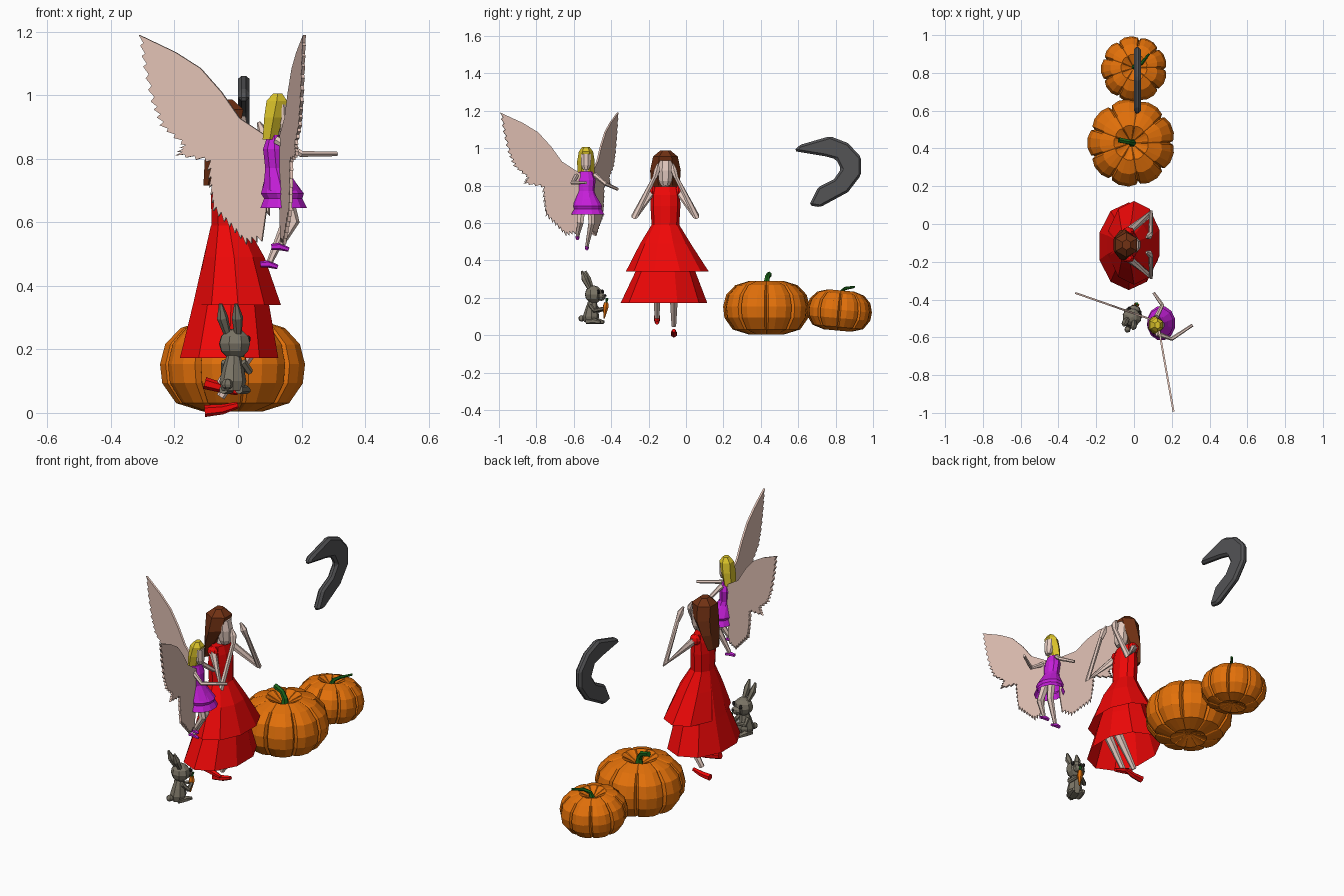
import bpy, bmesh, math
from mathutils import Vector, Matrix

if "Cube" in bpy.data.objects:
    bpy.data.objects.remove(bpy.data.objects["Cube"])


def mat(name, r, g, b):
    m = bpy.data.materials.new(name)
    m.diffuse_color = [(c / 255) ** 2.2 for c in (r, g, b)] + [1]
    m.use_nodes = True
    m.node_tree.nodes["Principled BSDF"].inputs["Base Color"].default_value = m.diffuse_color
    return m


RED = mat("red", 240, 16, 16)
SKIN = mat("skin", 226, 200, 189)
WING = mat("wing_pink", 226, 193, 180)
BROWN = mat("brown", 112, 52, 26)
ORANGE = mat("orange", 226, 112, 18)
GREEN = mat("green", 32, 100, 32)
PURPLE = mat("purple", 196, 36, 216)
YELLOW = mat("yellow", 218, 194, 46)
GREY = mat("moon_grey", 84, 84, 86)
FUR = mat("fur", 122, 116, 102)
DARK = mat("dark", 45, 43, 42)


def finish(name, bm, m, xf=None):
    bmesh.ops.recalc_face_normals(bm, faces=bm.faces)
    if xf:
        bm.transform(xf)
    me = bpy.data.meshes.new(name)
    bm.to_mesh(me)
    bm.free()
    me.materials.append(m)
    ob = bpy.data.objects.new(name, me)
    bpy.context.collection.objects.link(ob)
    return ob


def loft(name, rings, m, caps=(True, True), xf=None):
    bm = bmesh.new()
    vs = [[bm.verts.new(p) for p in r] for r in rings]
    n = len(vs[0])
    for a, b in zip(vs, vs[1:]):
        for i in range(n):
            j = (i + 1) % n
            bm.faces.new((a[i], a[j], b[j], b[i]))
    for cap, r in zip(caps, (vs[0], vs[-1])):
        if cap:
            bm.faces.new(r)
    return finish(name, bm, m, xf)


def stack(name, rows, m, n=8, caps=(True, True), xf=None):
    """Loft of horizontal ellipses; each row is (x, y, z, rx, ry)."""
    ang = [2 * math.pi * (i + .5) / n for i in range(n)]
    return loft(name, [[Vector((x + rx * math.cos(a), y + ry * math.sin(a), z)) for a in ang]
                       for x, y, z, rx, ry in rows], m, caps, xf)


def tube(name, pts, radii, m, n=6, xf=None):
    pts = [Vector(p) for p in pts]
    last = len(pts) - 1
    tans = [(pts[min(i + 1, last)] - pts[max(i - 1, 0)]).normalized() for i in range(last + 1)]
    ref = min((Vector(a) for a in ((1, 0, 0), (0, 1, 0), (0, 0, 1))),
              key=lambda a: max(abs(t.dot(a)) for t in tans))
    rings = []
    for p, t, r in zip(pts, tans, radii):
        s = t.cross(ref).normalized()
        u = t.cross(s)
        rings.append([p + r * (math.cos(2 * math.pi * k / n) * s + math.sin(2 * math.pi * k / n) * u)
                      for k in range(n)])
    return loft(name, rings, m, xf=xf)


def ball(name, c, r, m, xf=None, seg=8):
    bm = bmesh.new()
    bmesh.ops.create_uvsphere(bm, u_segments=seg, v_segments=6, radius=1)
    bm.transform(Matrix.Translation(c) @ Matrix.Diagonal((*r, 1)))
    return finish(name, bm, m, xf)


def slab(name, outline, p0, u, thick, m):
    """Thin plate: outline (u, z) stood up along the flat direction u from p0."""
    u, p0 = Vector(u).normalized(), Vector(p0)
    nrm = Vector((u.y, -u.x, 0)) * thick / 2
    rings = [[p0 + u * a + Vector((0, 0, z)) + s * nrm for a, z in outline] for s in (-1, 1)]
    return loft(name, rings, m)


# Pumpkins: lobed lathe with narrow grooves
def pumpkin(name, radius, height, xf, lobes=9):
    prof = [(.06, .10), (.42, 0), (.78, .09), (.97, .31), (1, .52), (.93, .74), (.72, .92), (.40, 1), (.06, .86)]
    rings = []
    for r, z in prof:
        ring = []
        for k in range(lobes):
            for f, s in ((0, .88), (.07, .96), (.33, 1), (.67, 1), (.93, .96)):
                a = 2 * math.pi * (k + f) / lobes
                ring.append(Vector((r * s * radius * math.cos(a), r * s * radius * math.sin(a),
                                    z * height)))
        rings.append(ring)
    loft(name, rings, ORANGE, xf=xf)


pumpkin("large_pumpkin", .232, .285, Matrix.Translation((-.015, .43, .005)))
pumpkin("small_pumpkin", .175, .215, Matrix.Translation((0, .81, .025)) @ Matrix.Rotation(-.09, 4, 'X'))
tube("large_stem", [(-.01, .43, .24), (-.01, .43, .28), (-.03, .435, .31), (-.08, .445, .325)],
     [.024, .016, .014, .015], GREEN)
tube("small_stem", [(0, .83, .2), (.01, .835, .235), (.04, .85, .25), (.08, .90, .258)],
     [.016, .011, .009, .006], GREEN)

# Crescent moon
moon = slab("crescent_moon", [(.578, .984), (.604, 1.016), (.77, 1.064), (.866, 1.027), (.936, .952),
            (.936, .856), (.866, .765), (.717, .684), (.658, .695), (.706, .791), (.791, .834),
            (.829, .888), (.802, .941), (.743, .957)], (.018, 0, 0), (0, 1, 0), .037, GREY)
bev = moon.modifiers.new("edge", 'BEVEL')
bev.width, bev.segments = .012, 1

# Woman in tiered gown, facing +x
WY = -.11
stack("gown_bodice", [(-.03, WY, .795, .035, .068), (-.03, WY, .75, .05, .078), (-.03, WY, .69, .058, .08),
                      (-.028, WY, .59, .058, .074)], RED, 10, (True, False))
stack("gown_upper_tier", [(-.028, WY, .59, .058, .074), (-.012, WY, .49, .10, .135),
                          (0, -.1, .34, .142, .222)], RED, 10, (False, False))
stack("gown_lower_tier", [(-.03, WY, .59, .058, .07), (-.022, WY, .34, .126, .16),
                          (-.028, -.118, .172, .163, .232)], RED, 10, (False, False))
tube("neck", [(-.03, WY, .78), (-.02, WY, .84)], [.024, .022], SKIN)
stack("face", [(0, WY, .80, .022, .026), (-.002, WY, .825, .036, .038), (-.004, WY, .88, .042, .045),
               (-.01, WY, .935, .036, .042)], SKIN, 8)
stack("long_hair", [(-.04, WY, .987, .025, .028), (-.04, WY, .955, .066, .066), (-.048, WY, .88, .058, .082),
                    (-.075, WY, .80, .034, .076), (-.095, WY, .715, .016, .05)], BROWN, 6)
for s, side in ((-1, "right"), (1, "left")):
    def p(x, dy, z):
        return (x, WY + s * dy, z)
    ball(side + "_sleeve", p(-.03, .07, .77), (.032, .024, .03), RED)
    tube(side + "_arm", [p(-.03, .072, .77), p(.09, .165, .635), p(.088, .055, .85)],
         [.021, .018, .012], SKIN)
    tube(side + "_hand", [p(.088, .058, .84), p(.08, .045, .88), p(.065, .04, .915)],
         [.013, .018, .006], SKIN)
    lift = .02 * -s
    tube(side + "_leg", [p(-.01, .045, .5), p(.055, .045, .24 + lift), p(-.055, .045, .07 + lift)],
         [.035, .026, .014], SKIN)
    tube(side + "_shoe", [p(-.105, .045, .065 + 2.2 * lift - .015), p(-.05, .045, .055 + 1.7 * lift - .01),
                          p(0, .045, .045 + lift)], [.019, .016, .01], RED)

# Winged girl, facing +x
FY = -.535
stack("small_dress", [(.115, FY, .875, .022, .035), (.115, FY, .83, .038, .052), (.12, FY, .77, .036, .045),
                      (.138, FY, .70, .062, .07)], PURPLE, 10, (True, False))
stack("small_skirt", [(.125, FY + .005, .75, .04, .048), (.14, FY + .01, .69, .07, .08),
                      (.142, FY + .01, .675, .062, .075), (.144, FY + .01, .645, .076, .092)],
      PURPLE, 12, (False, False))
tube("small_neck", [(.118, FY, .86), (.125, FY, .9)], [.013, .013], SKIN)
stack("small_face", [(.142, FY, .885, .014, .017), (.138, FY, .91, .024, .028),
                     (.134, FY, .97, .025, .03)], SKIN, 8)
stack("small_hair", [(.125, FY, 1.006, .016, .02), (.122, FY, .982, .037, .038), (.112, FY, .93, .034, .047),
                     (.1, FY, .86, .026, .045)], YELLOW, 6)
for name, pts in (("girl_right_arm", [(.12, -.58, .86), (.2, -.608, .815), (.31, -.535, .815)]),
                  ("girl_left_arm", [(.12, -.49, .86), (.15, -.43, .81), (.105, -.365, .78)])):
    tube(name, pts, [.014, .011, .008], SKIN)
for name, y0, pts in (("girl_right", -.555, [(.175, -.565, .60), (.135, -.58, .53)]),
                      ("girl_left", -.51, [(.155, -.505, .6), (.10, -.53, .475)])):
    tube(name + "_leg", [(.14, y0, .72)] + pts, [.024, .019, .01], SKIN)
    x, y, z = pts[-1]
    tube(name + "_shoe", [(x - .03, y, z - .008), (x - .005, y, z - .006), (x + .025, y, z - .016)],
         [.010, .012, .007], PURPLE)

# Feathered wings: smooth leading edge, toothed trailing edge
lead = [(.0, .64), (-.01, .865), (.09, .928), (.15, 1.01), (.22, 1.085), (.303, 1.135), (.425, 1.19)]
trail = [(.425, 1.19), (.41, 1.09), (.385, .98), (.355, .905), (.285, .845), (.303, .81), (.2, .79),
         (.19, .71), (.177, .635), (.123, .585), (.067, .53), (.015, .54)]
feathers = []
for (a, za), (b, zb) in zip(trail, trail[1:]):
    for k in range(3):
        t, h = k / 3, (k + .35) / 3
        feathers.append((a + (b - a) * t, za + (zb - za) * t))
        q = Vector((a + (b - a) * h, za + (zb - za) * h))
        q += (Vector((.12, .86)) - q).normalized() * .02
        feathers.append(tuple(q))
outline = lead + feathers[1:] + [trail[-1]]
slab("left_wing", outline, (.09, -.505, 0), (-.944, .33, 0), .01, WING)
slab("right_wing", outline, (.135, -.575, 0), (.175, -.985, 0), .01, WING)

# Rabbit holding a carrot, facing +y
R = Matrix.Translation((-.015, -.505, 0)) @ Matrix.Rotation(-.35, 4, 'Z')
stack("rabbit_body", [(0, -.005, .07, .034, .036), (0, -.003, .10, .042, .044), (0, 0, .14, .034, .034),
                      (0, .005, .18, .022, .024)], FUR, 8, xf=R)
ball("rabbit_head", (0, .012, .218), (.052, .05, .048), FUR, R)
ball("rabbit_muzzle", (0, .055, .205), (.03, .024, .022), FUR, R)
ball("rabbit_nose", (0, .078, .212), (.009, .007, .007), DARK, R, 6)
ball("rabbit_tail", (0, -.055, .09), (.018, .02, .017), FUR, R, 6)
for s, side in ((-1, "left"), (1, "right")):
    tube("rabbit_%s_ear" % side, [(s * .018, -.005, .25), (s * .025, -.03, .30), (s * .026, -.045, .343)],
         [.012, .018, .006], FUR, xf=R)
    ball("rabbit_%s_eye" % side, (s * .03, .05, .232), (.01, .01, .012), DARK, R, 6)
    tube("rabbit_%s_arm" % side, [(s * .03, .005, .16), (s * .042, .03, .132), (s * .012, .07, .142)],
         [.012, .012, .01], FUR, xf=R)
    tube("rabbit_%s_foot" % side, [(s * .026, -.02, .073), (s * .028, .025, .075), (s * .028, .06, .07)],
         [.014, .016, .009], FUR, xf=R)
tube("carrot", [(0, .072, .09), (0, .08, .15), (0, .083, .175)], [.003, .016, .012], ORANGE, xf=R)
tube("carrot_leaves", [(0, .083, .172), (0, .088, .198)], [.005, .009], GREEN, 5, xf=R)
